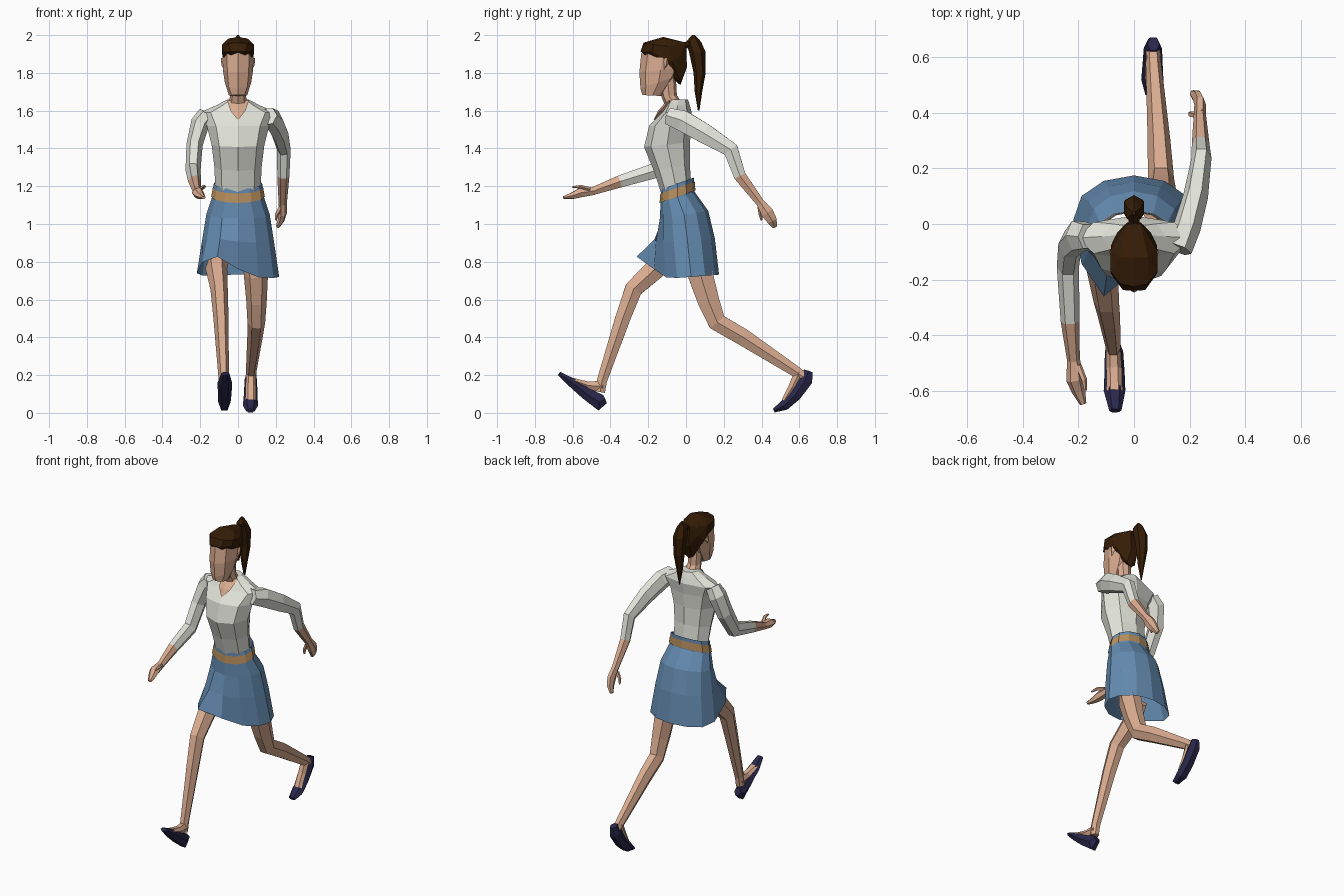
import bpy, bmesh, math
from mathutils import Vector


def material(name, rgb):
    m = bpy.data.materials.new(name)
    m.diffuse_color = (*rgb, 1)
    return m


SKIN = material("skin", (0.70, 0.41, 0.28))
WHITE = material("off white cloth", (0.76, 0.77, 0.70))
BLUE = material("blue cloth", (0.13, 0.26, 0.44))
TAN = material("tan belt", (0.47, 0.27, 0.11))
HAIR = material("dark brown hair", (0.036, 0.012, 0.002))
NAVY = material("navy shoe", (0.022, 0.02, 0.07))


def finish(name, bm, mats):
    bmesh.ops.recalc_face_normals(bm, faces=bm.faces)
    me = bpy.data.meshes.new(name)
    bm.to_mesh(me)
    bm.free()
    for m in mats:
        me.materials.append(m)
    ob = bpy.data.objects.new(name, me)
    bpy.context.collection.objects.link(ob)
    return ob


def loft(name, rings, mats, n=6, flat=False, split=99, caps=True, turn=0.0):
    """Skin rings (x, y, z, half width, half depth[, slope]).
    Flat rings are level (or sloped in y); others stand square to the path.
    Bands from index split on take the second material."""
    bm = bmesh.new()
    pts = [Vector(r[:3]) for r in rings]
    loops = []
    for i, r in enumerate(rings):
        if flat:
            u, v = Vector((1, 0, 0)), Vector((0, 1, r[5] if len(r) > 5 else 0))
        else:
            t = Vector()
            if i:
                t += (pts[i] - pts[i - 1]).normalized()
            if i < len(pts) - 1:
                t += (pts[i + 1] - pts[i]).normalized()
            t.normalize()
            u = (Vector((1, 0, 0)) - t * t.x).normalized()
            v = t.cross(u)
        loops.append([bm.verts.new(pts[i] + u * r[3] * math.cos(a) + v * r[4] * math.sin(a))
                      for a in (2 * math.pi * k / n + turn for k in range(n))])
    for i in range(len(loops) - 1):
        for k in range(n):
            q = (k + 1) % n
            f = bm.faces.new((loops[i][k], loops[i][q], loops[i + 1][q], loops[i + 1][k]))
            f.material_index = int(i >= split)
    if caps:
        bm.faces.new(loops[0])
        bm.faces.new(loops[-1]).material_index = int(len(rings) - 2 >= split)
    return finish(name, bm, mats)


def hull(name, points, mat, mirror=True):
    bm = bmesh.new()
    for x, y, z in points:
        bm.verts.new((x, y, z))
        if mirror and x:
            bm.verts.new((-x, y, z))
    res = bmesh.ops.convex_hull(bm, input=bm.verts)
    loose = [g for g in res["geom_interior"] if isinstance(g, bmesh.types.BMVert)]
    bmesh.ops.delete(bm, geom=loose, context='VERTS')
    return finish(name, bm, [mat])


# Blouse body
loft("blouse", [(0, -.05, 1.18, .12, .078, .35), (0, -.075, 1.30, .125, .095, .2),
                (0, -.10, 1.42, .14, .122, .1), (0, -.085, 1.52, .165, .11, 0),
                (0, -.05, 1.59, .205, .08, 0), (0, -.045, 1.628, .115, .065, 0),
                (0, -.04, 1.66, .055, .05, 0)], [WHITE], n=8, flat=True)

# Open neckline and neck
hull("neckline", [(0, -.172, 1.55), (.04, -.137, 1.60), (.058, -.085, 1.655),
                  (0, -.147, 1.60), (0, -.10, 1.655), (0, -.08, 1.58)], SKIN)
loft("neck", [(0, -.045, 1.60, .055, .055), (0, -.09, 1.68, .042, .042),
              (0, -.10, 1.80, .045, .045)], [SKIN], n=8, flat=True)

# Head, ears, hair and ponytail
loft("head", [(0, -.177, 1.68, .048, .054, -.05), (0, -.145, 1.75, .07, .096, .35),
              (0, -.135, 1.815, .08, .112, .1), (0, -.12, 1.90, .082, .117),
              (0, -.11, 1.95, .07, .10)], [SKIN], n=8, flat=True)
for s in (-1, 1):
    hull("ear", [(s * x, y, z) for x, y, z in
                 [(.07, -.13, 1.88), (.09, -.10, 1.88), (.07, -.09, 1.85),
                  (.088, -.105, 1.84), (.07, -.12, 1.81)]], SKIN, mirror=False)
hull("hair", [(0, -.24, 1.915), (.04, -.238, 1.912), (.082, -.18, 1.91), (.085, -.17, 1.95),
              (.05, -.215, 1.955), (0, -.225, 1.96), (.05, -.12, 1.982), (0, -.12, 1.99),
              (.085, -.10, 1.94), (.082, -.075, 1.86), (.06, -.03, 1.89), (.025, 0, 1.96),
              (.025, .005, 1.83), (.03, -.03, 1.75), (0, -.03, 1.735)], HAIR)
loft("hair_tie", [(0, -.02, 1.945, .02, .02), (0, .03, 1.95, .02, .02)], [HAIR])
loft("ponytail", [(0, .04, 2.0, .006, .008), (0, .04, 1.965, .03, .04),
                  (0, .06, 1.91, .042, .044), (0, .072, 1.80, .034, .032),
                  (0, .066, 1.70, .02, .02), (0, .067, 1.60, .003, .004)],
     [HAIR], flat=True, turn=math.pi / 6)

# Skirt with the hem kicked up over the leading thigh
skirt = loft("skirt", [(0, -.045, 1.215, .128, .088, .35), (0, -.045, 1.14, .138, .09, .35),
                       (0, -.01, 1.05, .168, .128, .15), (0, .008, .91, .19, .145, .08),
                       (0, .027, .72, .218, .148, .08)], [BLUE], n=12, flat=True, caps=False)
for i, v in enumerate(skirt.data.vertices):
    ring, k = divmod(i, 12)
    w = math.exp(-(((k - 7.8) * 30) / 40) ** 2)
    if ring == 4:
        v.co.y -= .165 * w ** 1.5
        v.co.z += .12 * w
    elif ring == 3:
        v.co.y -= .05 * w
        v.co.z += .02 * w
loft("belt", [(0, -.045, 1.193, .133, .091, .35), (0, -.045, 1.145, .142, .095, .35)],
     [TAN], n=12, flat=True, caps=False)

# Legs: leading leg on -x, trailing leg on +x
loft("front_leg", [(-.09, -.06, .855, .052, .055), (-.115, -.16, .765, .058, .064),
                   (-.10, -.278, .655, .046, .054), (-.09, -.335, .50, .04, .046),
                   (-.075, -.445, .17, .027, .031), (-.075, -.455, .11, .027, .03)], [SKIN])
loft("back_leg", [(.085, .05, .86, .06, .065), (.095, .077, .73, .064, .076),
                  (.098, .12, .59, .054, .066), (.097, .165, .48, .047, .056),
                  (.09, .30, .402, .041, .052), (.07, .58, .22, .028, .034),
                  (.07, .62, .19, .026, .03)], [SKIN])

# Insteps and shoes
loft("front_instep", [(-.075, -.44, .14, .026, .035), (-.072, -.52, .145, .028, .024),
                      (-.07, -.60, .175, .028, .012)], [SKIN])
loft("back_instep", [(.07, .60, .215, .026, .03), (.068, .565, .14, .028, .025),
                     (.068, .52, .065, .028, .016)], [SKIN])
loft("front_shoe", [(-.073, -.428, .072, .022, .026), (-.072, -.46, .058, .033, .052),
                    (-.07, -.53, .103, .036, .036), (-.07, -.60, .158, .039, .029),
                    (-.067, -.672, .208, .022, .012)], [NAVY])
loft("back_shoe", [(.07, .648, .222, .022, .028), (.068, .632, .175, .033, .045),
                   (.067, .578, .095, .036, .038), (.066, .52, .04, .04, .032),
                   (.066, .465, .012, .025, .012)], [NAVY])

# Arms: sleeve bands in cloth, forearm bands in skin
loft("front_arm", [(-.165, -.045, 1.585, .045, .05), (-.20, -.043, 1.535, .05, .062),
                   (-.23, -.075, 1.42, .043, .057), (-.238, -.155, 1.285, .04, .05),
                   (-.23, -.35, 1.225, .034, .037), (-.218, -.49, 1.175, .023, .024)],
     [WHITE, SKIN], split=4)
loft("back_arm", [(.16, -.09, 1.57, .05, .05), (.19, -.015, 1.545, .05, .064),
                  (.222, .10, 1.478, .045, .06), (.243, .238, 1.392, .036, .047),
                  (.24, .285, 1.255, .032, .037), (.237, .395, 1.11, .022, .025)],
     [WHITE, SKIN], split=4)

# Hands and thumbs
loft("front_hand", [(-.218, -.485, 1.175, .023, .024), (-.212, -.56, 1.165, .032, .028),
                    (-.20, -.60, 1.15, .025, .02), (-.183, -.648, 1.14, .012, .008)], [SKIN])
loft("front_thumb", [(-.20, -.51, 1.185, .012, .012), (-.18, -.56, 1.198, .011, .01),
                     (-.175, -.60, 1.195, .005, .005)], [SKIN], n=5)
loft("back_hand", [(.237, .392, 1.115, .022, .025), (.238, .43, 1.06, .021, .038),
                   (.228, .455, 1.02, .018, .03), (.21, .47, .985, .01, .014)], [SKIN])
loft("back_thumb", [(.225, .39, 1.09, .012, .012), (.205, .395, 1.05, .011, .011),
                    (.20, .40, 1.02, .005, .005)], [SKIN], n=5)
